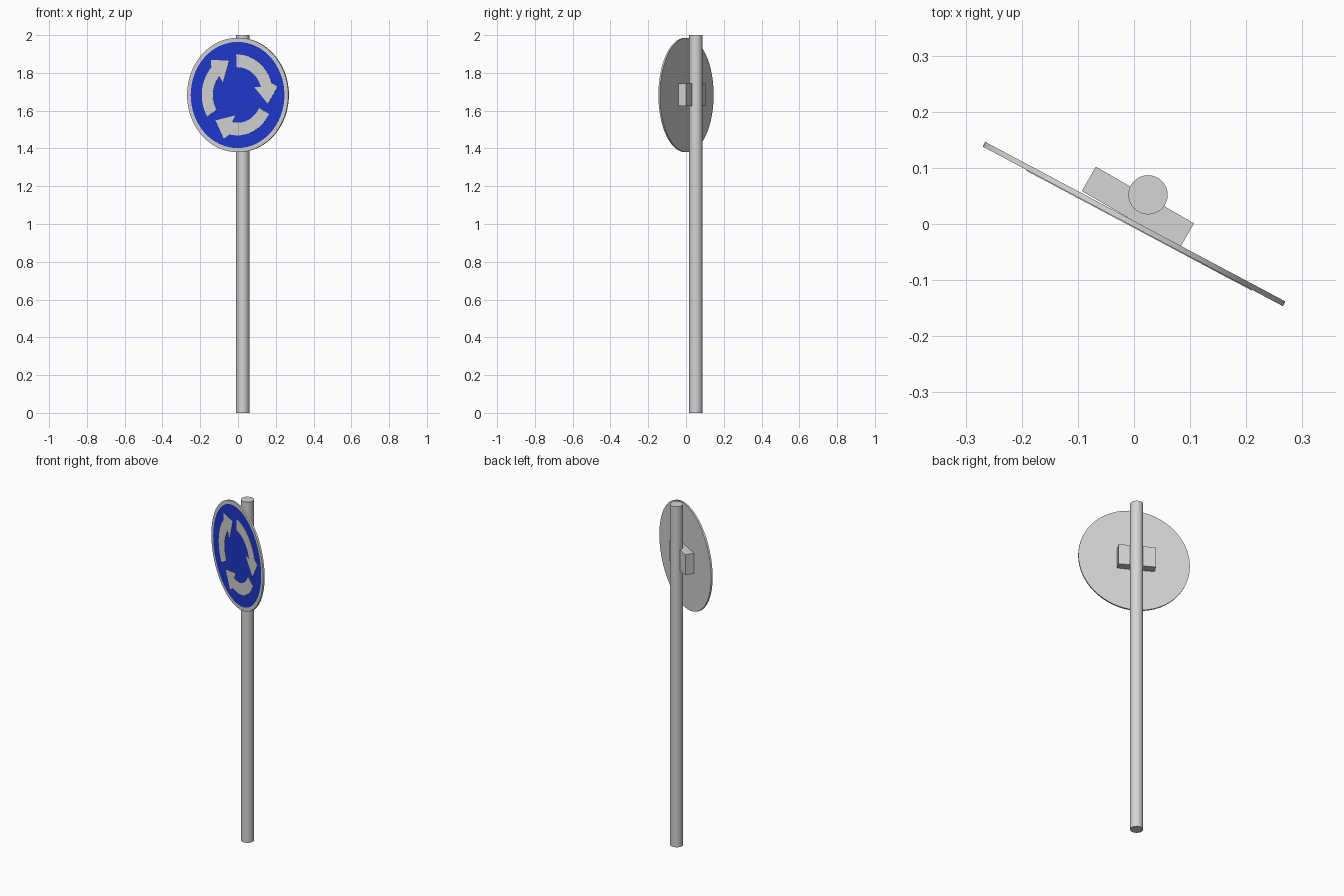
import bpy, bmesh
from math import radians, cos, sin
from mathutils import Matrix

cube = bpy.data.objects.get("Cube")
if cube:
    bpy.data.objects.remove(cube, do_unlink=True)


def material(name, rgb):
    m = bpy.data.materials.new(name)
    m.use_nodes = True
    m.diffuse_color = (*rgb, 1)
    bsdf = next(n for n in m.node_tree.nodes if n.type == "BSDF_PRINCIPLED")
    bsdf.inputs["Base Color"].default_value = (*rgb, 1)
    return m


GREY = material("light grey", (0.66, 0.66, 0.66))
BLUE = material("sign blue", (0.014, 0.04, 0.62))

SIGN_Z = 1.683
SIGN_ANGLE = radians(-28)
RADIUS, THICK = 0.303, 0.0095


def finish(bm, name, mats, location=(0, 0, 0), turn=0, smooth=False):
    bmesh.ops.recalc_face_normals(bm, faces=bm.faces[:])
    mesh = bpy.data.meshes.new(name)
    bm.to_mesh(mesh)
    bm.free()
    ob = bpy.data.objects.new(name, mesh)
    bpy.context.collection.objects.link(ob)
    for m in mats:
        mesh.materials.append(m)
    ob.location = location
    ob.rotation_euler.z = turn
    if smooth:
        bpy.ops.object.select_all(action="DESELECT")
        ob.select_set(True)
        bpy.context.view_layer.objects.active = ob
        bpy.ops.object.shade_smooth_by_angle(angle=radians(35))
    return ob


def cylinder(radius, depth, sides):
    bm = bmesh.new()
    bmesh.ops.create_cone(bm, cap_ends=True, segments=sides,
                          radius1=radius, radius2=radius, depth=depth)
    return bm


# Round post
finish(cylinder(0.035, 2, 32), "post", [GREY], (0.025, 0.052, 1), smooth=True)

# Clamp block between post and disc
bm = bmesh.new()
bmesh.ops.create_cube(bm, size=1)
bmesh.ops.scale(bm, vec=(0.202, 0.05, 0.12), verts=bm.verts)
finish(bm, "mounting_block", [GREY], (0.007, 0.03, 1.685), radians(-30))

# Disc with grey rim and inset blue face
bm = cylinder(RADIUS, THICK, 64)
bm.transform(Matrix.Rotation(radians(90), 4, "X"))
bm.normal_update()
front = next(f for f in bm.faces if f.normal.y < -0.9)
bmesh.ops.inset_individual(bm, faces=[front], thickness=0.022)
front.material_index = 1
finish(bm, "sign_disc", [GREY, BLUE], (0, 0, SIGN_Z), SIGN_ANGLE, smooth=True)


# Curved arrows running clockwise, as thin plates
def arrow(name, turn):
    tail, neck, steps = 92, 17, 14
    sweep = [tail + (neck - tail) * i / steps for i in range(steps + 1)]
    outline = [(0.214, a) for a in sweep]
    outline += [(0.245, 10.5), (0.188, -14.5), (0.109, 23)]
    outline += [(0.147, a) for a in reversed(sweep)]
    bm = bmesh.new()
    y = -THICK / 2
    verts = [bm.verts.new((r * cos(radians(a + turn)), y, r * sin(radians(a + turn))))
             for r, a in outline]
    face = bm.faces.new(verts)
    new = bmesh.ops.extrude_face_region(bm, geom=[face])["geom"]
    moved = [v for v in new if isinstance(v, bmesh.types.BMVert)]
    bmesh.ops.translate(bm, verts=moved, vec=(0, -0.0015, 0))
    finish(bm, name, [GREY], (0, 0, SIGN_Z), SIGN_ANGLE)


for name, turn in (("right_arrow", 0), ("upper_arrow", 120), ("lower_arrow", 240)):
    arrow(name, turn)
